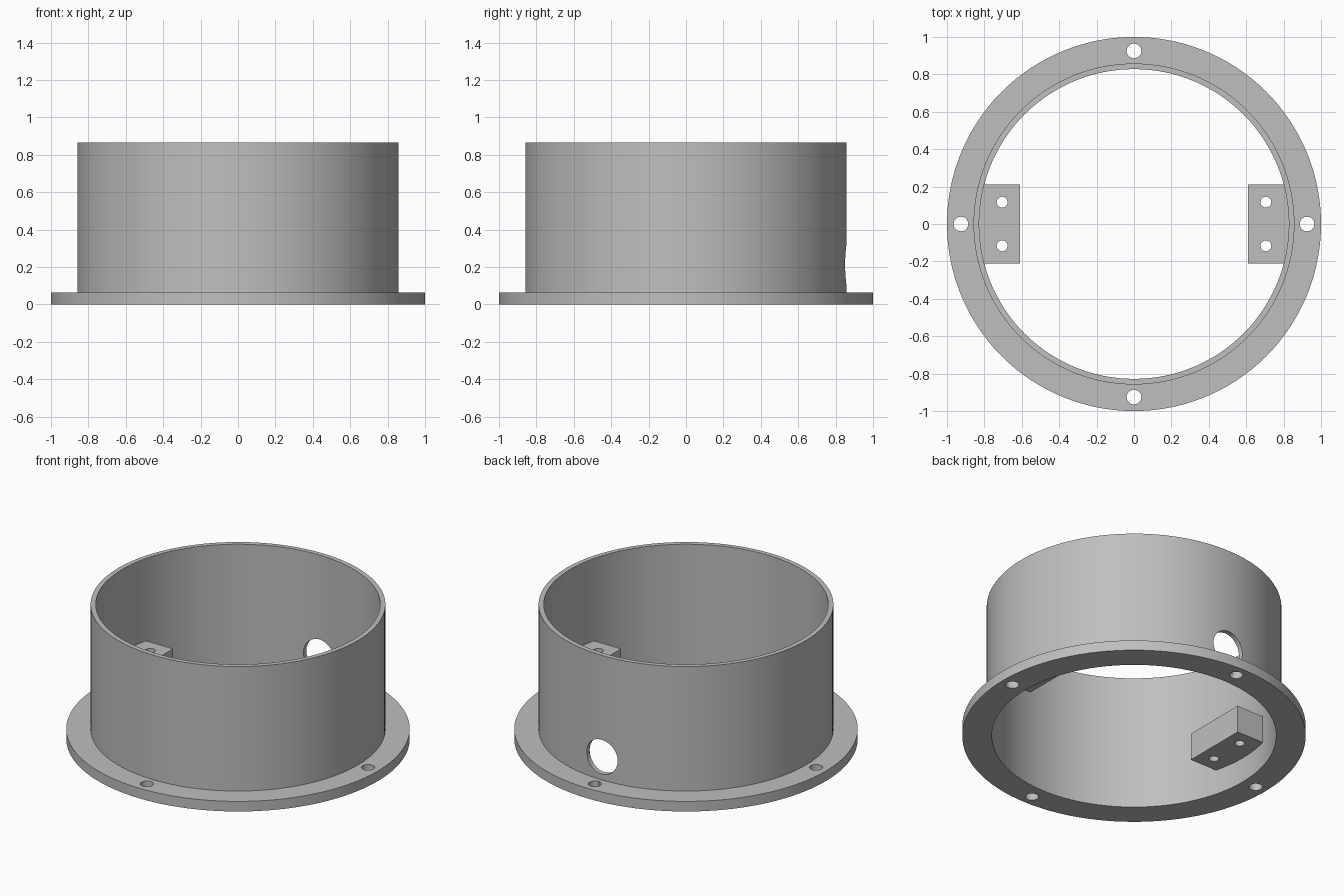
import bpy, bmesh
from math import sin, cos, asin, pi
from mathutils import Matrix, Vector

if "Cube" in bpy.data.objects:
    bpy.data.objects.remove(bpy.data.objects["Cube"])

WALL_OUT, WALL_IN, FLANGE_R = 0.858, 0.828, 1.0
HEIGHT, FLANGE_H = 0.865, 0.065
SEGMENTS = 128

grey = bpy.data.materials.new("plain grey")
grey.use_nodes = True
colour = (0.52, 0.52, 0.52, 1)
grey.diffuse_color = colour
grey.node_tree.nodes["Principled BSDF"].inputs["Base Color"].default_value = colour


def make_object(name, bm):
    bmesh.ops.recalc_face_normals(bm, faces=bm.faces)
    mesh = bpy.data.meshes.new(name)
    bm.to_mesh(mesh)
    bm.free()
    mesh.materials.append(grey)
    obj = bpy.data.objects.new(name, mesh)
    bpy.context.collection.objects.link(obj)
    return obj


def lathe(name, profile):
    """Spin a closed (radius, z) profile around the z axis."""
    bm = bmesh.new()
    rings = [[bm.verts.new((r * cos(2 * pi * i / SEGMENTS), r * sin(2 * pi * i / SEGMENTS), z))
              for r, z in profile] for i in range(SEGMENTS)]
    n = len(profile)
    for i in range(SEGMENTS):
        a, b = rings[i], rings[(i + 1) % SEGMENTS]
        for j in range(n):
            k = (j + 1) % n
            bm.faces.new((a[j], b[j], b[k], a[k]))
    return make_object(name, bm)


def drill(obj, centre, radius, depth, axis="Z"):
    """Cut a round hole through an object."""
    bm = bmesh.new()
    turn = Matrix.Rotation(pi / 2, 4, "X") if axis == "Y" else Matrix()
    bmesh.ops.create_cone(bm, cap_ends=True, segments=48, radius1=radius, radius2=radius,
                          depth=depth, matrix=Matrix.Translation(centre) @ turn)
    cutter = make_object("hole_cutter", bm)
    cutter.hide_render = True
    mod = obj.modifiers.new("hole", "BOOLEAN")
    mod.operation, mod.solver, mod.object = "DIFFERENCE", "EXACT", cutter
    bpy.context.view_layer.objects.active = obj
    bpy.ops.object.modifier_apply(modifier=mod.name)
    bpy.data.objects.remove(cutter)


def smooth(obj):
    bpy.ops.object.select_all(action="DESELECT")
    obj.select_set(True)
    bpy.context.view_layer.objects.active = obj
    bpy.ops.object.shade_smooth_by_angle(angle=pi / 6)


# Tube wall with a mounting flange at the foot
housing = lathe("flanged_housing", [
    (WALL_IN, 0), (FLANGE_R, 0), (FLANGE_R, FLANGE_H),
    (WALL_OUT, FLANGE_H), (WALL_OUT, HEIGHT), (WALL_IN, HEIGHT)])

# Four screw holes in the flange
for i in range(4):
    a = i * pi / 2
    drill(housing, Vector((0.925 * cos(a), 0.925 * sin(a), FLANGE_H / 2)), 0.039, 0.3)

# Cable hole in the back of the wall
drill(housing, Vector((0, 0.84, 0.213)), 0.11, 0.3, "Y")
smooth(housing)

# Two screw blocks on the inner wall, their backs following its curve
BLOCK_X, BLOCK_Y, BLOCK_LOW, BLOCK_HIGH = 0.61, 0.212, 0.16, 0.335
for name, side in (("left_screw_block", 1), ("right_screw_block", -1)):
    back_r = (WALL_IN + WALL_OUT) / 2
    sweep = asin(BLOCK_Y / back_r)
    outline = [(BLOCK_X, BLOCK_Y), (BLOCK_X, -BLOCK_Y)]
    outline += [(back_r * cos(t), back_r * sin(t))
                for t in (sweep * (i / 8 - 1) for i in range(17))]
    bm = bmesh.new()
    base = bm.faces.new([bm.verts.new((side * x, y, BLOCK_LOW)) for x, y in outline])
    top = bmesh.ops.extrude_face_region(bm, geom=[base])["geom"]
    bmesh.ops.translate(bm, vec=(0, 0, BLOCK_HIGH - BLOCK_LOW),
                        verts=[v for v in top if isinstance(v, bmesh.types.BMVert)])
    block = make_object(name, bm)
    for y in (-0.117, 0.117):
        drill(block, Vector((side * 0.705, y, 0.25)), 0.029, 0.5)
    smooth(block)
